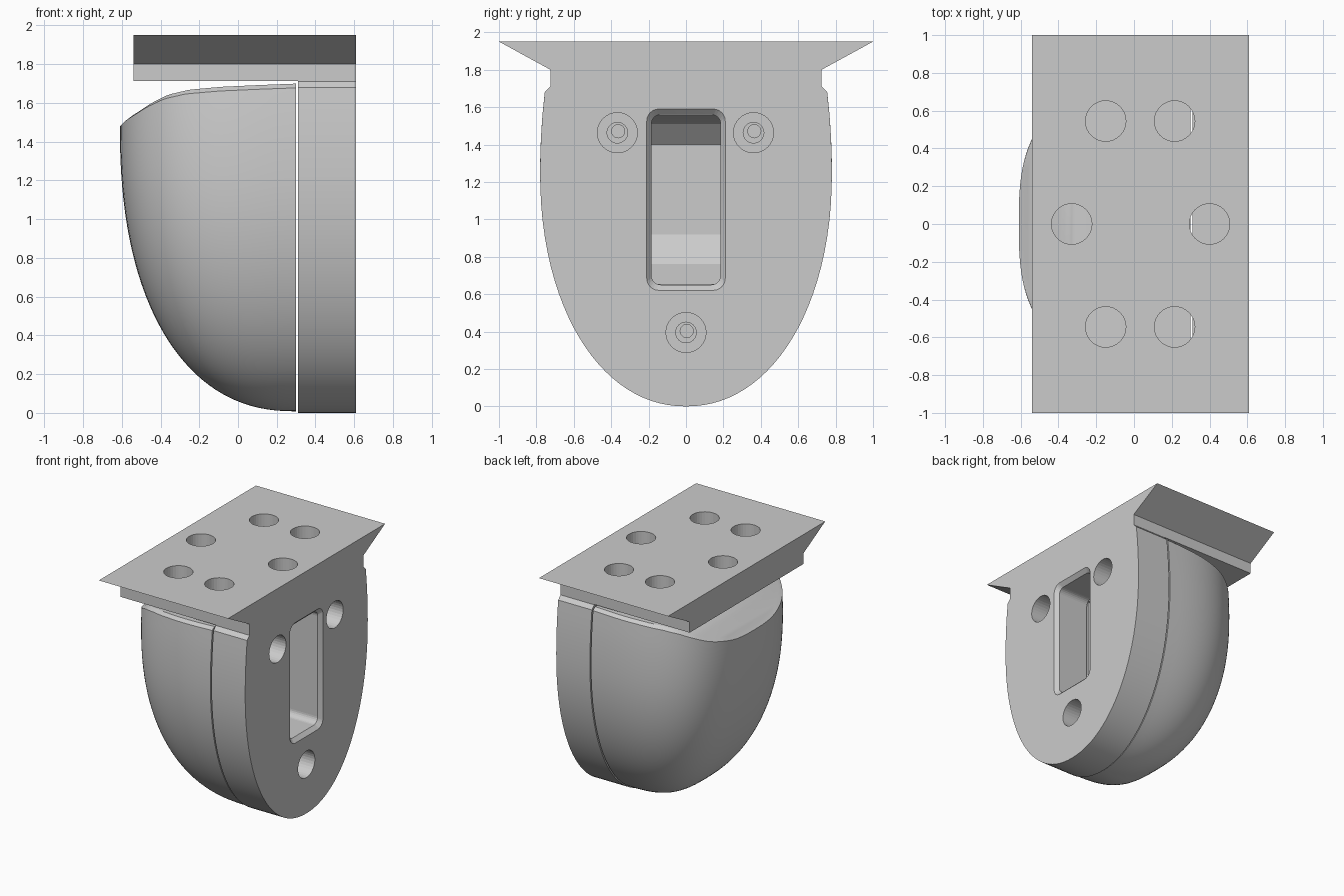
import bpy, bmesh
from math import sin, cos, pi

if "Cube" in bpy.data.objects:
    bpy.data.objects.remove(bpy.data.objects["Cube"])


def mesh_object(name, verts, faces):
    bm = bmesh.new()
    vs = [bm.verts.new(v) for v in verts]
    for f in faces:
        bm.faces.new([vs[i] for i in f])
    bmesh.ops.remove_doubles(bm, verts=bm.verts, dist=1e-5)
    bmesh.ops.dissolve_degenerate(bm, edges=bm.edges, dist=1e-5)
    bmesh.ops.recalc_face_normals(bm, faces=bm.faces)
    me = bpy.data.meshes.new(name)
    bm.to_mesh(me)
    bm.free()
    ob = bpy.data.objects.new(name, me)
    bpy.context.collection.objects.link(ob)
    return ob


def loft(name, rings):
    """Closed solid skinned through equal-length rings."""
    n = len(rings[0])
    verts = [p for r in rings for p in r]
    faces = [(k*n+i, k*n+(i+1) % n, (k+1)*n+(i+1) % n, (k+1)*n+i)
             for k in range(len(rings)-1) for i in range(n)]
    faces += [list(range(n)), list(range((len(rings)-1)*n, len(rings)*n))]
    return mesh_object(name, verts, faces)


def boolean(ob, other, op='DIFFERENCE'):
    mod = ob.modifiers.new("bool", 'BOOLEAN')
    mod.operation, mod.object, mod.solver = op, other, 'EXACT'
    bpy.context.view_layer.objects.active = ob
    bpy.ops.object.modifier_apply(modifier=mod.name)
    bpy.data.objects.remove(other, do_unlink=True)


def smooth(ob, angle):
    bpy.ops.object.select_all(action='DESELECT')
    ob.select_set(True)
    bpy.context.view_layer.objects.active = ob
    bpy.ops.object.shade_smooth_by_angle(angle=angle)


def yz_prism(name, half, x0, x1):
    prof = half + [(-y, z) for y, z in reversed(half) if y > 0]
    return loft(name, [[(x, y, z) for y, z in prof] for x in (x0, x1)])


def x_hole(y, z, steps, n=32):
    return loft("cutter", [[(x, y + r*cos(2*pi*i/n), z + r*sin(2*pi*i/n))
                            for i in range(n)] for x, r in steps])


def rounded_rect(x, hw, z0, z1, r):
    pts = []
    for k, (cy, cz) in enumerate([(hw-r, z1-r), (r-hw, z1-r), (r-hw, z0+r), (hw-r, z0+r)]):
        for i in range(7):
            a = (k + i/6)*pi/2
            pts.append((x, cy + r*cos(a), cz + r*sin(a)))
    return pts


# shared outline of the body: half width and depth as functions of height
def half_width(z):
    if z > 1.25:
        return 0.78 - 0.025*((z-1.25)/0.43)**2
    return 0.78*max(0, 1 - (1 - z/1.25)**2.1)**(1/2.1)


def depth(z):
    return 0.91*max(0, 1 - max(0, 1 - z/1.49)**2.3)**(1/2.3)


ROOF = [(-0.62, 1.49), (-0.58, 1.53), (-0.47, 1.60), (-0.38, 1.643), (-0.27, 1.668),
        (-0.1, 1.683), (0.1, 1.692), (0.31, 1.70)]


def roof(x):
    for (xa, za), (xb, zb) in zip(ROOF, ROOF[1:]):
        if x <= xb:
            return za + (zb-za)*(x-xa)/(xb-xa)
    return ROOF[-1][1]


# front slab with the dovetail neck
outline = [(half_width(1.68*(i/30)**2), 1.68*(i/30)**2) for i in range(31)]
slab = yz_prism("mount_bracket", outline + [(0.745, 1.69), (0.725, 1.71), (0.725, 1.80), (1, 1.95)],
                0.31, 0.61)

# dovetail plate on top, joined to the slab
plate = yz_prism("plate", [(0.725, 1.713), (0.725, 1.80), (1, 1.95)], -0.54, 0.31)
boolean(slab, plate, 'UNION')

# six round holes in the plate
for x, y in [(-0.15, 0.545), (0.215, 0.545), (-0.15, -0.545), (0.215, -0.545), (-0.33, 0), (0.40, 0)]:
    boolean(slab, loft("cutter", [[(x + 0.107*cos(2*pi*i/32), y + 0.107*sin(2*pi*i/32), z)
                                   for i in range(32)] for z in (1.70, 2.0)]))

# chamfered window and counterbored screw holes in the slab
boolean(slab, loft("cutter", [rounded_rect(0.63, 0.21, 0.62, 1.59, 0.065),
                              rounded_rect(0.61, 0.21, 0.62, 1.59, 0.065),
                              rounded_rect(0.58, 0.185, 0.65, 1.56, 0.05),
                              rounded_rect(0.29, 0.185, 0.65, 1.56, 0.05)]))
SCREWS = [(-0.367, 1.463), (0.361, 1.463), (0, 0.395)]
for y, z in SCREWS:
    boolean(slab, x_hole(y, z, [(0.63, 0.107), (0.42, 0.107), (0.42, 0.055), (0.29, 0.055)]))
smooth(slab, 0.12)

# rounded rear housing: columns around a superellipse, each cut off at the sloping roof
COLS, ROWS, BACK, E = 64, 36, 0.30, 2/2.9
verts = []
for c in range(COLS+1):
    a = pi*c/COLS
    cy = abs(cos(a))**E * (1 if a < pi/2 else -1)
    sx = abs(sin(a))**E if 0 < c < COLS else 0
    top = 1.6
    for _ in range(12):
        top = roof(BACK - depth(top)*sx)
    for r in range(ROWS+1):
        z = (top - 0.022)*(r/ROWS)**2
        verts.append((BACK - depth(z)*sx, half_width(z)*cy, z + 0.008*(1 - z/1.7)))
    k = 0.968
    x = BACK - depth(top)*sx*k
    verts.append((x, half_width(top)*cy*k, min(top, roof(x))))
H = ROWS + 2
faces = [(c*H+r, (c+1)*H+r, (c+1)*H+r+1, c*H+r+1) for c in range(COLS) for r in range(H-1)]
for c in range(COLS//2):
    d = COLS - c
    quad = [c*H+H-1, (c+1)*H+H-1, (d-1)*H+H-1, d*H+H-1]
    faces.append(quad if c+1 != d-1 else [quad[0], quad[1], quad[3]])
faces.append(list(range(1, H)) + list(range(COLS*H+H-1, COLS*H-1, -1)))
housing = mesh_object("rear_housing", verts, faces)

# pocket behind the window and pilot holes
pocket = [(0.33, 0.655), (0.08, 0.655), (-0.10, 0.76), (-0.20, 0.92),
          (-0.20, 1.40), (-0.10, 1.51), (0.08, 1.555), (0.33, 1.555)]
boolean(housing, loft("cutter", [[(x, y, z) for x, z in pocket] for y in (-0.184, 0.184)]))
for y, z in SCREWS:
    boolean(housing, x_hole(y + 0.004, z + 0.008, [(0.33, 0.035), (0.12, 0.035)], 24))
smooth(housing, 0.4)
